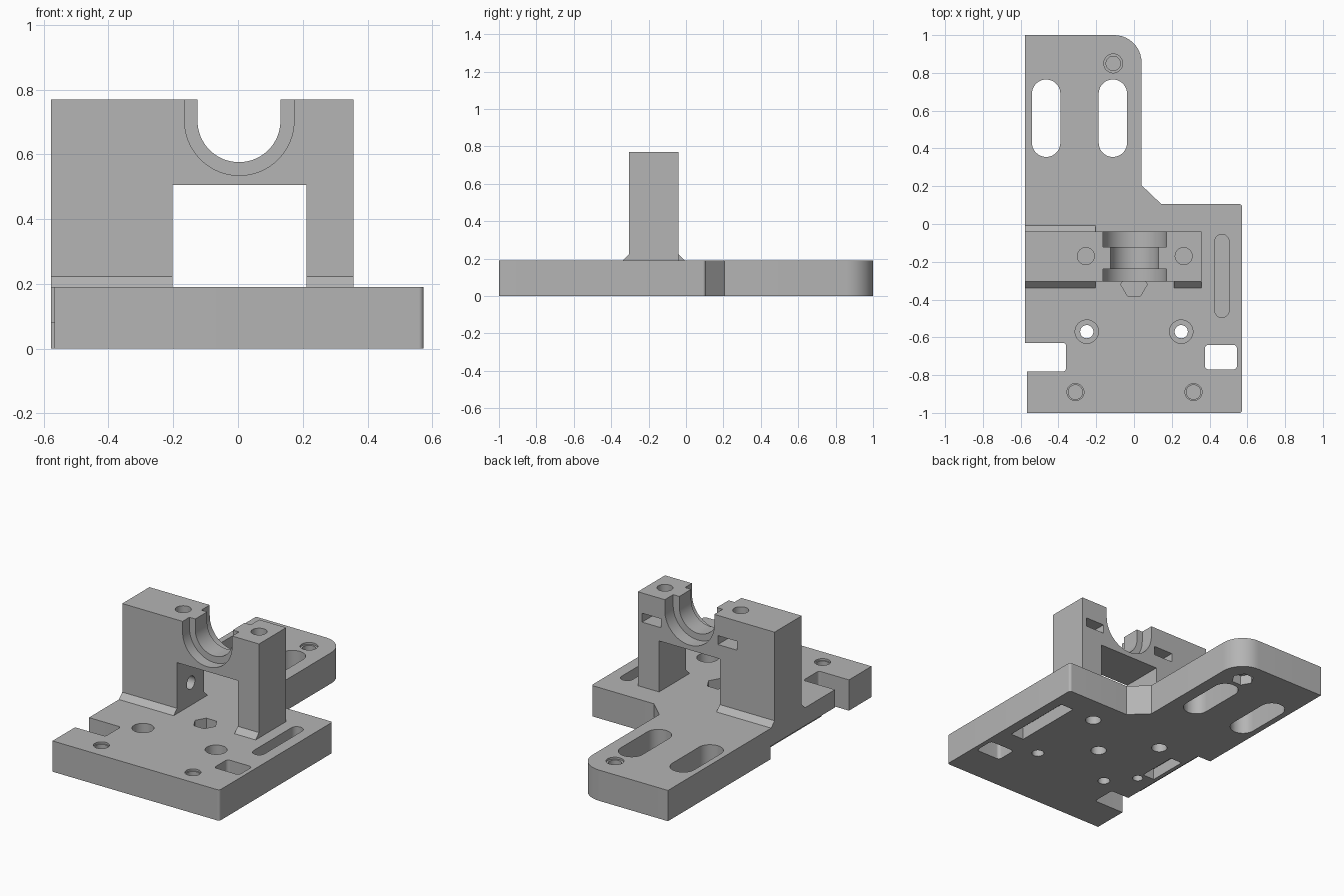
import bpy
import bmesh
import math
from mathutils import Vector

if "Cube" in bpy.data.objects:
    bpy.data.objects.remove(bpy.data.objects["Cube"], do_unlink=True)

grey = bpy.data.materials.new("plain_grey")
grey.use_nodes = True
colour = (0.46, 0.46, 0.46, 1)
grey.diffuse_color = colour
grey.node_tree.nodes["Principled BSDF"].inputs["Base Color"].default_value = colour

PLACE = {"X": lambda p, h: (h, p[0], p[1]),
         "Y": lambda p, h: (p[0], h, p[1]),
         "Z": lambda p, h: (p[0], p[1], h)}


def rounded(corners, steps=10):
    """Path from (x, y) or (x, y, radius) corners."""
    out = []
    for i, c in enumerate(corners):
        p = Vector(c[:2])
        if len(c) == 2:
            out.append(p)
            continue
        d1 = (Vector(corners[i - 1][:2]) - p).normalized()
        d2 = (Vector(corners[(i + 1) % len(corners)][:2]) - p).normalized()
        half, r = math.acos(d1.dot(d2)) / 2, c[2]
        centre = p + (d1 + d2).normalized() * r / math.sin(half)
        v1 = p + d1 * r / math.tan(half) - centre
        v2 = p + d2 * r / math.tan(half) - centre
        sweep = math.pi - 2 * half
        for k in range(steps + 1):
            a = sweep * k / steps
            out.append(centre + (v1 * math.sin(sweep - a) + v2 * math.sin(a)) / math.sin(sweep))
    return [p for i, p in enumerate(out) if (p - out[i - 1]).length > 1e-4]


def box(x0, x1, y0, y1, r=0):
    pts = [(x0, y0), (x1, y0), (x1, y1), (x0, y1)]
    return rounded([(*p, r) for p in pts]) if r else pts


def disc(x, y, r, n=32):
    return [(x + r * math.cos(math.tau * k / n), y + r * math.sin(math.tau * k / n))
            for k in range(n)]


def wall(bm, path, lo, hi, axis="Z", closed=True):
    a, b = [[bm.verts.new(PLACE[axis](p, h)) for p in path] for h in (lo, hi)]
    for i in range(0 if closed else 1, len(path)):
        bm.faces.new((a[i - 1], a[i], b[i], b[i - 1]))


def fill(bm, loops, h, axis="Z"):
    """Flat face bounded by the first loop, with the others as holes."""
    edges = []
    for loop in loops:
        vs = [bm.verts.new(PLACE[axis](p, h)) for p in loop]
        edges += [bm.edges.new((vs[i - 1], vs[i])) for i in range(len(vs))]
    bmesh.ops.triangle_fill(bm, use_beauty=True, edges=edges, normal=PLACE[axis]((0, 0), 1))


def pocket(bm, loop, mouth, floor, axis="Z"):
    wall(bm, loop, mouth, floor, axis)
    fill(bm, [loop], floor, axis)


def finish(bm, name):
    bmesh.ops.remove_doubles(bm, verts=bm.verts, dist=1e-5)
    bmesh.ops.recalc_face_normals(bm, faces=bm.faces)
    bm.normal_update()
    for f in bm.faces:
        f.smooth = True
    for e in bm.edges:
        e.smooth = len(e.link_faces) == 2 and e.calc_face_angle(0) < math.radians(30)
    mesh = bpy.data.meshes.new(name)
    bm.to_mesh(mesh)
    bm.free()
    mesh.materials.append(grey)
    bpy.context.collection.objects.link(bpy.data.objects.new(name, mesh))


# Base plate outline, with a lower edge that steps in on one side
TOP, STEP = 0.19, 0.08
LEFT, INSET = -0.577, -0.485
common = [(-0.36, -0.63, 0.015), (-0.36, -0.78, 0.015), (-0.567, -0.78), (-0.567, -1),
          (0.573, -1, 0.015), (0.573, 0.105, 0.015), (0.145, 0.105), (0.04, 0.205),
          (0.04, 1, 0.145), (LEFT, 1), (LEFT, 0)]
upper = rounded(common + [(LEFT, -0.63), (INSET, -0.63)])
lower = rounded(common + [(INSET, 0), (INSET, -0.63)])
base = bmesh.new()
wall(base, upper, STEP, TOP)
wall(base, lower, 0, STEP)
fill(base, [box(LEFT, INSET, -0.63, 0)], STEP)
top_holes, bottom_holes = [], []

# Through slots and side window
for hole in (box(-0.54, -0.39, 0.355, 0.765, 0.0749),
             box(-0.187, -0.037, 0.355, 0.765, 0.0749),
             box(0.375, 0.545, -0.77, -0.64, 0.02)):
    wall(base, hole, 0, TOP)
    top_holes.append(hole)
    bottom_holes.append(hole)

# Long pocket and centre nut pocket in the top
for hole in (box(0.428, 0.503, -0.495, -0.055, 0.037), disc(0, -0.32, 0.07, 6)):
    pocket(base, hole, TOP, 0.1)
    top_holes.append(hole)

# Pockets in the underside
for hole, depth in ((box(0.42, 0.51, -0.5, -0.05), 0.08),
                    (box(-0.46, -0.38, -0.37, -0.12), 0.07),
                    (disc(-0.38, -0.42, 0.03), 0.1), (disc(0, -0.32, 0.045), 0.08),
                    (disc(-0.11, 0.85, 0.065, 6), 0.06),
                    (disc(-0.25, -0.07, 0.045), 0.13), (disc(0.25, -0.07, 0.045), 0.13)):
    pocket(base, hole, 0, depth)
    bottom_holes.append(hole)

# Stepped screw holes
for x, y, r, shoulder, inner, end in (
        (-0.11, 0.85, 0.05, 0.178, 0.038, 0.07), (-0.31, -0.89, 0.045, 0.178, 0.038, 0.07),
        (0.315, -0.89, 0.045, 0.178, 0.038, 0.07), (-0.25, -0.57, 0.062, 0.13, 0.035, 0),
        (0.25, -0.57, 0.062, 0.13, 0.035, 0)):
    wide, narrow = disc(x, y, r), disc(x, y, inner)
    wall(base, wide, TOP, shoulder)
    fill(base, [wide, narrow], shoulder)
    wall(base, narrow, shoulder, end)
    top_holes.append(wide)
    if end:
        fill(base, [narrow], end)
    else:
        bottom_holes.append(narrow)
fill(base, [upper] + top_holes, TOP)
fill(base, [lower] + bottom_holes, 0)
finish(base, "base_plate")

# Upright block: two legs, bridge and round cradle
FRONT, SEAT_A, SEAT_B, BACK = -0.305, -0.238, -0.122, -0.04
HIGH, BRIDGE, LEG_R, LEG_L, RIGHT = 0.77, 0.505, -0.203, 0.212, 0.357
outer_side = [(LEFT, HIGH), (LEFT, TOP), (LEG_R, TOP)]
inner_side = [(LEG_R, BRIDGE), (LEG_L, BRIDGE), (LEG_L, TOP), (RIGHT, TOP), (RIGHT, HIGH)]
wide = rounded([(0.173, HIGH), (0.173, 0.535, 0.169), (-0.165, 0.535, 0.169), (-0.165, HIGH)], 16)
tight = rounded([(0.131, HIGH), (0.131, 0.576, 0.1275), (-0.125, 0.576, 0.1275),
                 (-0.125, HIGH)], 16)
tower = bmesh.new()
wall(tower, outer_side, FRONT, BACK, "Y", closed=False)
wall(tower, inner_side, FRONT, BACK, "Y", closed=False)
wall(tower, wide, FRONT, SEAT_A, "Y", closed=False)
wall(tower, tight, SEAT_A, SEAT_B, "Y", closed=False)
wall(tower, wide, SEAT_B, BACK, "Y", closed=False)
for y in (SEAT_A, SEAT_B):
    fill(tower, [wide + tight[::-1]], y, "Y")

# Screw hole inside the wide leg
leg_hole = disc(-0.17, 0.33, 0.04)
fill(tower, [box(FRONT, BACK, TOP, BRIDGE), leg_hole], LEG_R, "X")
pocket(tower, leg_hole, LEG_R, -0.36, "X")

# Top faces with clamp screw holes, and nut slots in the back
slots = []
for x, edge, seat, lip in ((-0.255, LEFT, -0.165, -0.125), (0.263, RIGHT, 0.173, 0.131)):
    screw = disc(x, -0.17, 0.045)
    fill(tower, [[(edge, FRONT), (seat, FRONT), (seat, SEAT_A), (lip, SEAT_A), (lip, SEAT_B),
                  (seat, SEAT_B), (seat, BACK), (edge, BACK)], screw], HIGH)
    pocket(tower, screw, HIGH, 0.66)
    slot = box(x - 0.065, x + 0.065, 0.59, 0.645)
    pocket(tower, slot, BACK, -0.235, "Y")
    slots.append(slot)
profile = outer_side + inner_side + wide
fill(tower, [profile], FRONT, "Y")
fill(tower, [profile] + slots, BACK, "Y")
finish(tower, "bearing_block")

# Sloped feet along the legs
for name, x0, x1, y, out in (("front_right_foot", LEFT, LEG_R, FRONT, -0.033),
                             ("front_left_foot", LEG_L, RIGHT, FRONT, -0.033),
                             ("back_right_foot", LEFT, LEG_R, BACK, 0.033)):
    foot = bmesh.new()
    wedge = [(y, TOP), (y + out, TOP), (y, TOP + 0.033)]
    pocket(foot, wedge, x0, x1, "X")
    fill(foot, [wedge], x0, "X")
    finish(foot, name)
